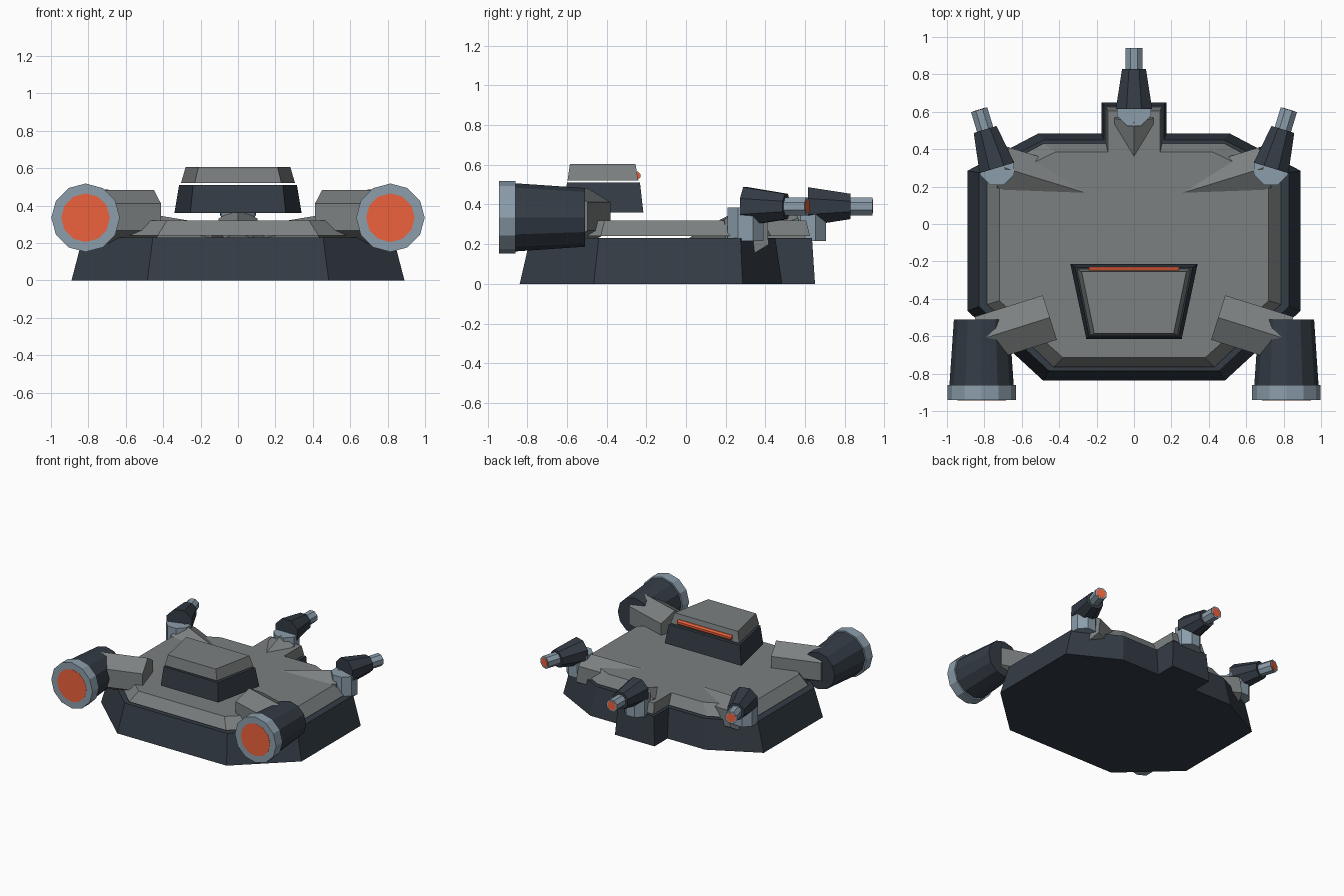
import bpy, bmesh, math
from mathutils import Vector

if "Cube" in bpy.data.objects:
    bpy.data.objects.remove(bpy.data.objects["Cube"])


def material(name, rgb):
    m = bpy.data.materials.new(name)
    m.diffuse_color = (*rgb, 1)
    m.use_nodes = True
    m.node_tree.nodes["Principled BSDF"].inputs["Base Color"].default_value = m.diffuse_color
    return m


GREY = material("deck_grey", (0.2, 0.215, 0.215))
DARK = material("dark_blue", (0.034, 0.045, 0.06))
SILVER = material("silver_blue", (0.26, 0.34, 0.41))
ORANGE = material("glow_orange", (0.85, 0.12, 0.045))


def loft(name, rings, mat):
    """Closed solid through rings of equal vertex count."""
    bm = bmesh.new()
    loops = [[bm.verts.new(p) for p in ring] for ring in rings]
    n = len(loops[0])
    for a, b in zip(loops, loops[1:]):
        for i in range(n):
            j = (i + 1) % n
            bm.faces.new((a[i], a[j], b[j], b[i]))
    bm.faces.new(loops[0])
    bm.faces.new(loops[-1])
    bmesh.ops.recalc_face_normals(bm, faces=bm.faces)
    mesh = bpy.data.meshes.new(name)
    bm.to_mesh(mesh)
    bm.free()
    mesh.materials.append(mat)
    obj = bpy.data.objects.new(name, mesh)
    bpy.context.collection.objects.link(obj)
    return obj


def plan(half, z):
    """Full outline at height z from its right half."""
    return [(x, y, z) for x, y in half] + [(-x, y, z) for x, y in reversed(half)]


def tube(name, p0, p1, r0, r1, sides, mat, turn=0.0):
    """Tapered prism; with turn 0 one vertex points up."""
    p0, p1 = Vector(p0), Vector(p1)
    axis = (p1 - p0).normalized()
    up = Vector((0, 1, 0)) if abs(axis.z) > 0.9 else Vector((0, 0, 1))
    side = axis.cross(up).normalized()
    up = side.cross(axis)
    rings = []
    for p, r in ((p0, r0), (p1, r1)):
        angles = [2 * math.pi * (i + turn) / sides for i in range(sides)]
        rings.append([p + r * (up * math.cos(a) + side * math.sin(a)) for a in angles])
    return loft(name, rings, mat)


# Hull and deck plate
loft("hull", [
    plan([(.485, -.838), (.89, -.465), (.89, .285), (.51, .485), (.175, .485), (.175, .65)], 0),
    plan([(.455, -.785), (.83, -.44), (.83, .275), (.48, .45), (.16, .45), (.16, .635)], .23)], DARK)
loft("deck_plate", [
    plan([(.43, -.765), (.785, -.43), (.785, .27), (.485, .43), (.15, .43), (.15, .625)], .24),
    plan([(.38, -.715), (.72, -.41), (.72, .24), (.42, .385), (.14, .385), (.14, .605)], .32)], GREY)

# Cabin with separate roof and glowing visor
loft("cabin", [plan([(.255, -.615), (.34, -.215)], .36),
               plan([(.24, -.60), (.315, -.232)], .51)], DARK)
loft("cabin_roof", [plan([(.232, -.597), (.305, -.24)], .52),
                    plan([(.212, -.585), (.28, -.255)], .605)], GREY)
tube("visor", (-.24, -.25, .545), (.24, -.25, .545), .022, .022, 8, ORANGE, .5)


def gun(name, x, y, yaw):
    """Post, tapered body, barrel and muzzle glow pointing to +y turned by yaw."""
    d = Vector((math.sin(yaw), math.cos(yaw), 0))
    base = Vector((x, y, .39))
    tube(name + "_post", (x, y, .215), (x, y, .385), .098, .098, 8, SILVER, .5)
    tube(name + "_body", base, base + d * .215, .105, .069, 8, DARK, .5)
    tube(name + "_barrel", base + d * .20, base + d * .325, .049, .049, 8, SILVER, .5)
    tube(name + "_muzzle", base + d * .31, base + d * .3265, .037, .037, 8, ORANGE, .5)


# Rear gun on its sloping arm
gun("rear_gun", 0, .615, 0)
tube("rear_gun_arm", (0, .25, .15), (0, .585, .275), .12, .12, 6, GREY)

for s, label in ((-1, "left"), (1, "right")):
    # Side guns on sloping arms
    gun(label + "_gun", s * .733, .30, s * math.radians(17))
    tube(label + "_gun_arm", (s * .12, .123, .165), (s * .71, .305, .262), .13, .13, 6, GREY)
    # Front thruster pods on hexagonal arms
    x, z = s * .815, .335
    tube(label + "_pod_arm", (s * .45, -.50, .34), (x, -.615, .34), .144, .144, 6, GREY)
    tube(label + "_pod", (x, -.51, z), (x, -.865, z), .148, .172, 12, DARK)
    tube(label + "_pod_ring", (x, -.86, z), (x, -.942, z), .183, .183, 12, SILVER)
    tube(label + "_pod_glow", (x, -.93, z), (x, -.9435, z), .13, .13, 12, ORANGE)
